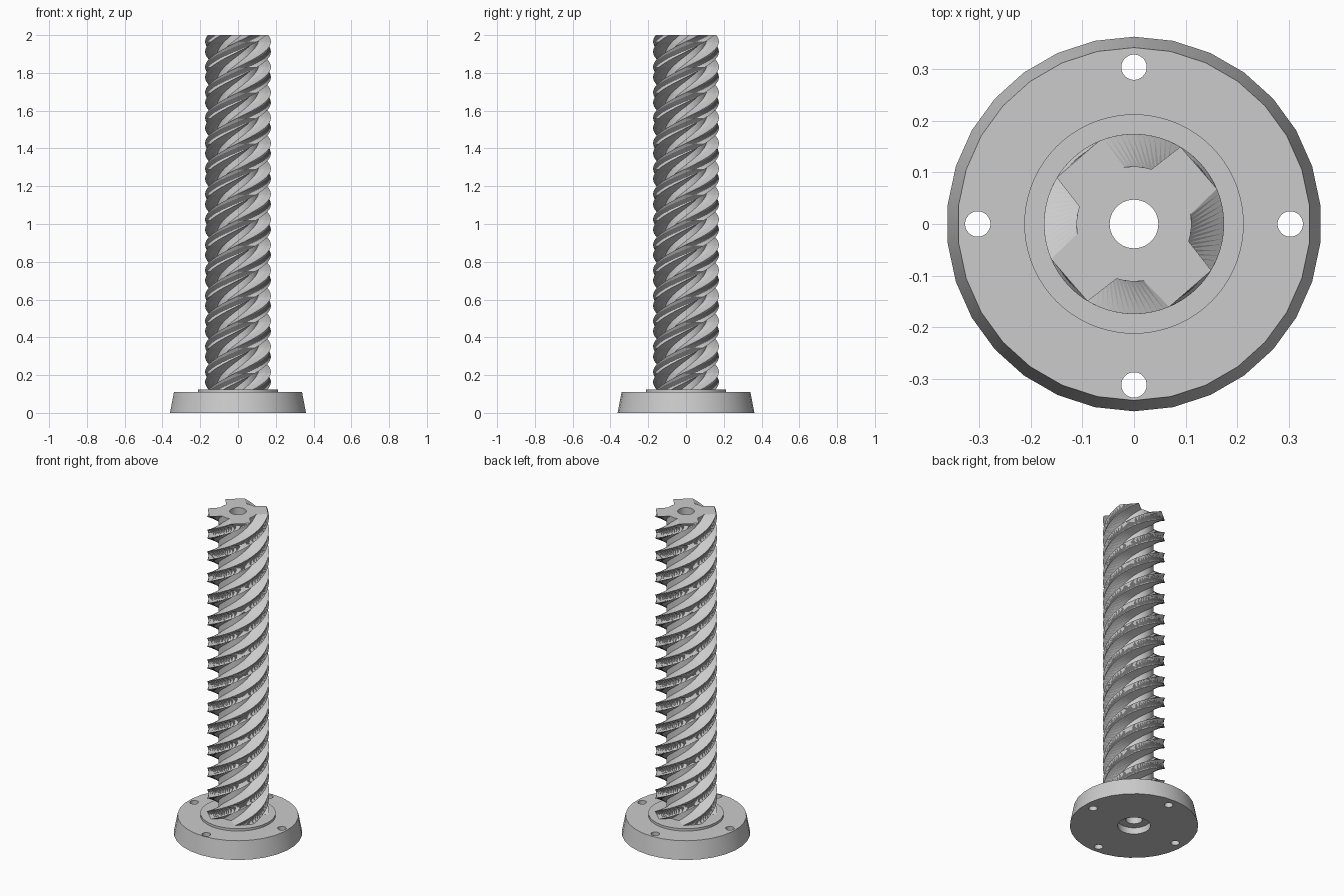
import bpy, bmesh, math
from math import radians, cos, sin

cube = bpy.data.objects.get("Cube")
if cube:
    bpy.data.objects.remove(cube, do_unlink=True)

# Single grey finish
GREY = (0.6, 0.6, 0.6, 1)
grey = bpy.data.materials.new("light_grey")
grey.diffuse_color = GREY
grey.use_nodes = True
grey.node_tree.nodes["Principled BSDF"].inputs["Base Color"].default_value = GREY


def make_object(name, bm):
    bmesh.ops.recalc_face_normals(bm, faces=bm.faces)
    mesh = bpy.data.meshes.new(name)
    bm.to_mesh(mesh)
    bm.free()
    mesh.materials.append(grey)
    obj = bpy.data.objects.new(name, mesh)
    bpy.context.collection.objects.link(obj)
    return obj


def loft(name, rings):
    """Skin a stack of equal rings with triangles and cap both ends."""
    bm = bmesh.new()
    loops = [[bm.verts.new(p) for p in ring] for ring in rings]
    n = len(loops[0])
    for low, high in zip(loops, loops[1:]):
        for i in range(n):
            j = (i + 1) % n
            bm.faces.new((low[i], low[j], high[i]))
            bm.faces.new((low[j], high[j], high[i]))
    bm.faces.new(loops[0][::-1])
    bm.faces.new(loops[-1])
    return make_object(name, bm)


def circle(radius, z, sides, x=0, y=0):
    steps = [math.pi / 2 + math.tau * i / sides for i in range(sides)]
    return [(x + radius * cos(a), y + radius * sin(a), z) for a in steps]


def cylinder(name, r_low, r_high, z_low, z_high, sides, x=0, y=0):
    return loft(name, [circle(r_low, z_low, sides, x, y),
                       circle(r_high, z_high, sides, x, y)])


def cut(target, cutter):
    cutter.hide_render = True
    mod = target.modifiers.new("cut", "BOOLEAN")
    mod.operation = "DIFFERENCE"
    mod.solver = "EXACT"
    mod.object = cutter
    bpy.context.view_layer.objects.active = target
    bpy.ops.object.modifier_apply(modifier=mod.name)
    bpy.data.objects.remove(cutter, do_unlink=True)


def smooth(obj, degrees):
    bpy.ops.object.select_all(action="DESELECT")
    obj.select_set(True)
    bpy.context.view_layer.objects.active = obj
    bpy.ops.object.shade_smooth_by_angle(angle=radians(degrees))


# Dimensions
FLANGE_TOP, COLLAR_TOP, TOP = 0.11, 0.125, 2.0
BORE, PITCH, SLICES = 0.047, 0.538, 350

# Tapered mounting flange with four bolt holes and a recess underneath
flange = cylinder("flange", 0.362, 0.341, 0, FLANGE_TOP, 30)
for x, y in [(0.302, 0), (-0.302, 0), (0, 0.303), (0, -0.311)]:
    cut(flange, cylinder("bolt_cutter", 0.0245, 0.0245, -0.1, 0.3, 32, x, y))
cut(flange, cylinder("recess_cutter", 0.093, 0.093, -0.1, 0.04, 48))
cut(flange, cylinder("bore_cutter", BORE, BORE, -0.1, 0.3, 48))

# Low collar around the foot of the screw
collar = cylinder("collar", 0.212, 0.212, FLANGE_TOP, COLLAR_TOP, 72)
cut(collar, cylinder("bore_cutter", BORE, BORE, -0.1, 0.3, 48))

# Four lobes with flat tips and sloping flanks on a round core
CORE, TIP = 0.111, 0.174
CORNERS = [(CORE, -31.3), (TIP, -18), (TIP, 18), (CORE, 31.3),
           (CORE, 38), (CORE, 45), (CORE, 52)]
profile = []
for lobe in range(4):
    for radius, angle in CORNERS:
        a = radians(41 + 90 * lobe + angle)
        profile.append((radius * cos(a), radius * sin(a)))

# Right-handed twisted screw shaft with a central bore
rings = []
for s in range(SLICES + 1):
    z = FLANGE_TOP + (TOP - FLANGE_TOP) * s / SLICES
    t = math.tau * (z - TOP) / PITCH
    rings.append([(x * cos(t) - y * sin(t), x * sin(t) + y * cos(t), z)
                  for x, y in profile])
shaft = loft("screw_shaft", rings)
cut(shaft, cylinder("bore_cutter", BORE, BORE, 0, 2.2, 48))

smooth(flange, 14)
smooth(collar, 14)
